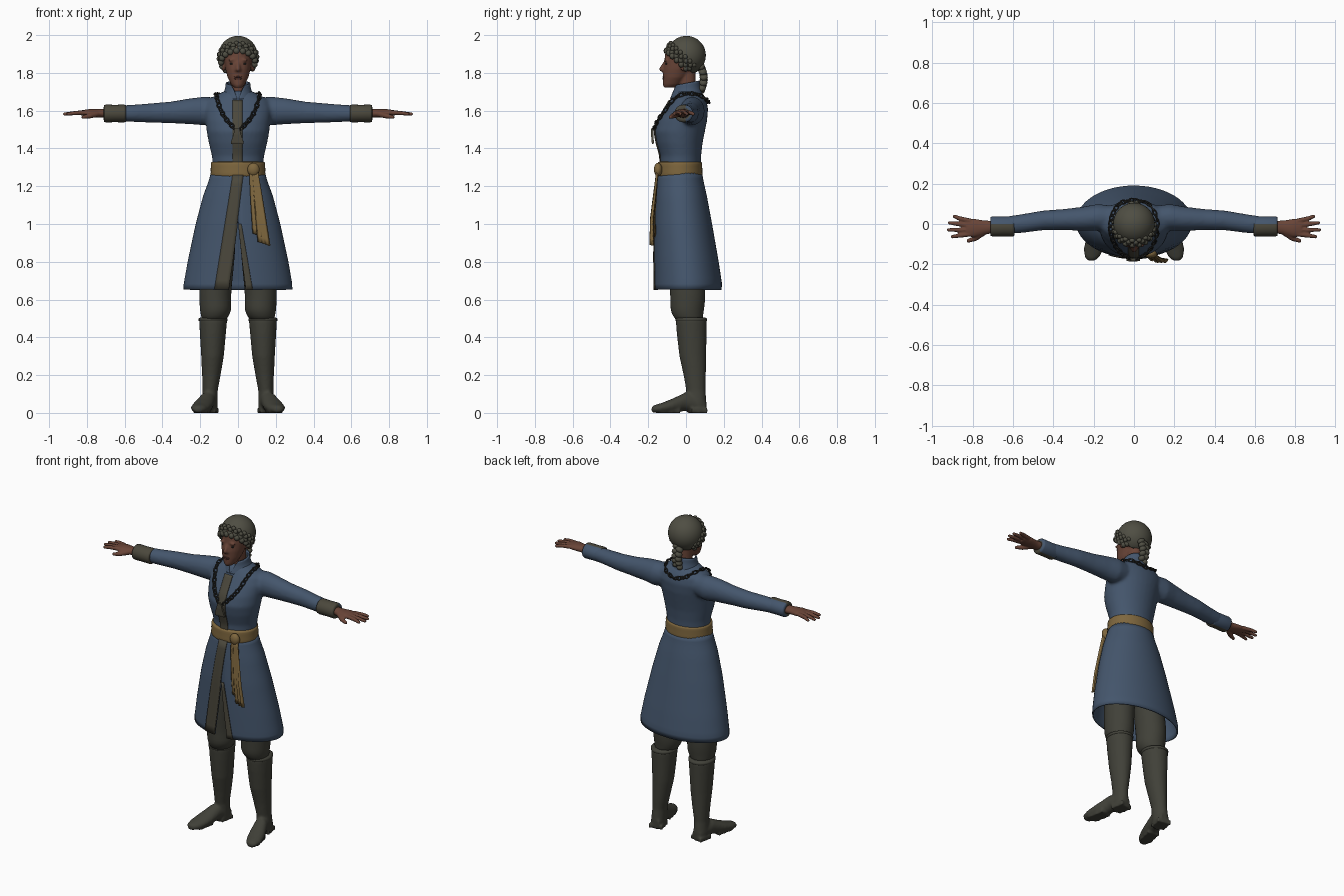
import bpy, bmesh, math
from math import sin, cos, asin, pi, sqrt
from mathutils import Vector, Matrix
from mathutils.bvhtree import BVHTree

if "Cube" in bpy.data.objects:
    bpy.data.objects.remove(bpy.data.objects["Cube"])


def material(name, *rgb):
    m = bpy.data.materials.new(name)
    m.use_nodes = True
    m.diffuse_color = (*rgb, 1)
    bsdf = m.node_tree.nodes["Principled BSDF"]
    bsdf.inputs["Base Color"].default_value = (*rgb, 1)
    bsdf.inputs["Roughness"].default_value = 0.8
    return m


BLUE = material("coat blue", .058, .092, .15)
OLIVE = material("leather olive", .052, .052, .04)
TRIM = material("trim olive", .07, .064, .045)
GOLD = material("sash gold", .21, .135, .048)
SKIN = material("skin brown", .14, .058, .038)
LIPS = material("lip brown", .10, .036, .027)
HAIR = material("hair grey", .078, .076, .056)
DARK = material("chain dark", .022, .022, .02)


def finish(name, bm, mats, subsurf=0, remesh=0, relax=3, solid=0, mirror=False, rule=None, smooth=True):
    bmesh.ops.recalc_face_normals(bm, faces=bm.faces)
    mats = mats if isinstance(mats, list) else [mats]
    for f in bm.faces:
        f.smooth = smooth
        if rule:
            f.material_index = rule(f.calc_center_median())
    me = bpy.data.meshes.new(name)
    bm.to_mesh(me)
    bm.free()
    ob = bpy.data.objects.new(name, me)
    bpy.context.collection.objects.link(ob)
    for m in mats:
        me.materials.append(m)
    if solid:
        mod = ob.modifiers.new("thickness", "SOLIDIFY")
        mod.thickness, mod.offset = solid, 0
    if subsurf:
        mod = ob.modifiers.new("round", "SUBSURF")
        mod.levels = mod.render_levels = subsurf
    if remesh:
        mod = ob.modifiers.new("blend", "REMESH")
        mod.mode, mod.voxel_size, mod.use_smooth_shade = "VOXEL", remesh, True
        mod = ob.modifiers.new("relax", "SMOOTH")
        mod.factor, mod.iterations = 0.5, relax
    if mirror:
        ob.modifiers.new("mirror", "MIRROR")
    return ob


def loft(bm, rings, axis="z", n=24, side=1):
    """Closed skin over ellipses (cx, cy, cz, a, b) across the given axis."""
    rows = []
    for cx, cy, cz, a, b in rings:
        row = []
        for i in range(n):
            u, v = a * cos(2 * pi * i / n), b * sin(2 * pi * i / n)
            off = {"z": (u, v, 0), "x": (0, u, v), "y": (u, 0, v)}[axis]
            row.append(bm.verts.new((side * (cx + off[0]), cy + off[1], cz + off[2])))
        rows.append(row)
    for p, q in zip(rows, rows[1:]):
        for i in range(n):
            bm.faces.new((p[i], p[(i + 1) % n], q[(i + 1) % n], q[i]))
    bm.faces.new(rows[0])
    bm.faces.new(rows[-1])


def grid(bm, rows):
    rows = [[bm.verts.new(p) for p in r] for r in rows]
    for p, q in zip(rows, rows[1:]):
        for i in range(len(p) - 1):
            bm.faces.new((p[i], p[i + 1], q[i + 1], q[i]))


def ball(bm, loc, size, rot=Matrix(), seg=16):
    mat = Matrix.Translation(loc) @ rot.to_4x4() @ Matrix.Diagonal((*size, 1))
    bmesh.ops.create_uvsphere(bm, u_segments=seg, v_segments=seg // 2 + 2, radius=1, matrix=mat)


def tube(bm, a, b, r1, r2):
    a, b = Vector(a), Vector(b)
    rot = (b - a).to_track_quat("Z", "Y").to_matrix().to_4x4()
    bmesh.ops.create_cone(bm, cap_ends=True, segments=12, radius1=r1, radius2=r2, depth=(b - a).length,
                          matrix=Matrix.Translation((a + b) / 2) @ rot)
    ball(bm, b, (r2,) * 3, seg=12)


def lerp_table(table, z):
    """Row of a descending height table, interpolated at z."""
    for p, q in zip(table, table[1:]):
        if z >= q[0]:
            t = (p[0] - z) / (p[0] - q[0])
            return [a + (b - a) * t for a, b in zip(p, q)]
    return table[-1]


# Coat bodice with sleeves, blended into one skin
TORSO = [(1.22, .138, -.14, .085), (1.29, .133, -.135, .078), (1.36, .138, -.135, .08), (1.43, .155, -.155, .088),
         (1.49, .166, -.165, .1), (1.55, .172, -.148, .112), (1.61, .18, -.112, .117), (1.655, .165, -.085, .108),
         (1.69, .1, -.068, .085), (1.705, .07, -.055, .06)]
SLEEVE = [(.1, .03, 1.603, .06, .066), (.18, .033, 1.598, .066, .076), (.25, .026, 1.597, .06, .069),
          (.35, .022, 1.591, .052, .058), (.45, .018, 1.588, .049, .052), (.55, .003, 1.586, .047, .046),
          (.68, -.012, 1.585, .042, .04)]
bm = bmesh.new()
loft(bm, [(0, (f + b) / 2, z, rx, (b - f) / 2) for z, rx, f, b in TORSO], n=32)
for s in (1, -1):
    loft(bm, SLEEVE, "x", side=s)
bodice = finish("coat_bodice", bm, BLUE, remesh=.01, relax=5)
bpy.context.view_layer.update()
body = BVHTree.FromObject(bodice, bpy.context.evaluated_depsgraph_get())

# Cuffs, leather at the front and cloth at the back
bm = bmesh.new()
loft(bm, [(x, -.012, 1.585, .05 - d, .047 - d) for x, d in
          ((.592, .012), (.594, .002), (.605, 0), (.65, .001), (.7, 0), (.71, .003), (.711, .016))], "x")
finish("cuffs", bm, [TRIM, BLUE], mirror=True, rule=lambda c: int(c.y > 0))

# Hands
bm = bmesh.new()
loft(bm, [(.68, -.013, 1.585, .029, .025), (.74, -.018, 1.586, .035, .022), (.79, -.02, 1.588, .046, .02),
          (.83, -.02, 1.588, .042, .014)], "x")
for y0, x1, y1 in ((.015, .89, .038), (-.008, .914, .006), (-.03, .918, -.029), (-.05, .9, -.063)):
    tube(bm, (.81, y0, 1.589), (.86, (y0 + y1) / 2, 1.588), .0125, .0115)
    tube(bm, (.86, (y0 + y1) / 2, 1.588), (x1, y1, 1.582), .0115, .009)
tube(bm, (.745, -.04, 1.583), (.785, -.071, 1.572), .017, .0135)
tube(bm, (.785, -.071, 1.572), (.82, -.083, 1.566), .0135, .01)
finish("hands", bm, SKIN, remesh=.005, relax=2, mirror=True)

# Skirt, open at the front
SKIRT = [(1.27, .14, -.03, .112, 0, 0), (1.23, .15, -.03, .118, 0, 0), (1.15, .18, -.025, .131, 0, 0),
         (1, .22, -.015, .149, -.001, .001), (.8, .263, .002, .167, -.027, .022),
         (.68, .284, .011, .176, -.045, .038), (.652, .284, .01, .174, -.048, .04)]


def open_shell(bm, table, steps, n=48):
    rows = []
    for k in range(steps + 1):
        z = table[0][0] + (table[-1][0] - table[0][0]) * k / steps
        z, rx, cy, ry, xl, xr = lerp_table(table, z)
        a0, a1 = asin(xr / rx), 2 * pi + asin(xl / rx)
        angles = [a0 + (a1 - a0) * i / n for i in range(n + 1)]
        rows.append([(rx * sin(a), cy - ry * cos(a), z) for a in angles])
    grid(bm, rows)


bm = bmesh.new()
open_shell(bm, SKIRT, 20)
finish("coat_skirt", bm, BLUE, solid=.008)

# Trim down both skirt edges
for name, top, outer, inner in (("left", 1.0, (.018, .078), (0, .04)), ("right", 1.26, (-.028, -.125), (.028, -.048))):
    bm = bmesh.new()
    rows = []
    for k in range(13):
        t = k / 12
        z, rx, cy, ry, xl, xr = lerp_table(SKIRT, top + (.651 - top) * t)
        xs = [o[0] + (o[1] - o[0]) * t for o in (outer, inner)]
        if name == "left":
            xs[1] = xr
        elif z < 1.0:
            xs[1] = xl
        pts = [xs[0] + (xs[1] - xs[0]) * j / 4 for j in range(5)]
        rows.append([(x, cy - ry * sqrt(1 - (x / rx) ** 2) - .006, z) for x in pts])
    grid(bm, rows)
    finish(name + "_skirt_trim", bm, TRIM, solid=.006)

# Trim down the chest
bm = bmesh.new()
rows = []
for k in range(25):
    z = 1.655 - .36 * k / 24
    row = []
    for j in range(5):
        x = -.03 + .054 * j / 4
        hit = body.ray_cast(Vector((x, -1, z)), Vector((0, 1, 0)))[0]
        row.append((x, hit.y - .004, z))
    rows.append(row)
grid(bm, rows)
finish("chest_trim", bm, TRIM, solid=.006)

# Standing collar
bm = bmesh.new()
open_shell(bm, [(1.745, .06, .003, .064, -.036, .036), (1.715, .064, .003, .068, -.02, .02),
                (1.66, .085, .005, .085, -.003, .003)], 8)
for v in bm.verts:
    v.co.z += v.co.y * .2 * (v.co.z - 1.66) / .085
finish("collar", bm, BLUE, solid=.009)

# Sash, knot and hanging tails
bm = bmesh.new()
loft(bm, [(0, -.032, z, .142 + d, .116 + d) for z, d in
          ((1.247, -.012), (1.25, 0), (1.262, .004), (1.275, .002), (1.29, .003), (1.305, .001), (1.318, .002),
           (1.327, -.001), (1.33, -.012))], n=40)
finish("sash", bm, GOLD)
bm = bmesh.new()
ball(bm, (.082, -.148, 1.288), (.032, .022, .036))
finish("sash_knot", bm, GOLD)
for name, x0, x1, y1, z1, w in (("long", .09, .138, -.18, .905, .058), ("short", .075, .107, -.172, .95, .05)):
    bm = bmesh.new()
    rows = []
    for k in range(13):
        t = k / 12
        cx, y, wide = x0 + (x1 - x0) * t, -.152 + (y1 + .152) * min(1, t * 1.5), .03 + (w - .03) * t
        rows.append([(cx + wide * (j / 6 - .5), y + .007 * (-1) ** j * t, 1.28 + (z1 - 1.28) * t - .02 * t * j / 6)
                     for j in range(7)])
    grid(bm, rows)
    finish(name + "_sash_tail", bm, GOLD, solid=.012)

# Breeches and boots
bm = bmesh.new()
loft(bm, [(.08, 0, 1.03, .07, .085), (.1, 0, .85, .088, .095), (.122, .008, .66, .087, .095),
          (.12, .01, .59, .084, .092), (.118, .006, .545, .085, .09), (.122, .01, .515, .074, .08),
          (.13, .02, .48, .062, .07)])
finish("breeches", bm, OLIVE, subsurf=1, mirror=True)
bm = bmesh.new()
loft(bm, [(.132, .028, .5, .073, .08), (.132, .028, .485, .074, .082), (.133, .03, .42, .069, .079),
          (.135, .036, .3, .06, .071), (.141, .046, .2, .049, .059), (.147, .052, .12, .04, .051),
          (.15, .057, .05, .043, .052), (.15, .058, 0, .04, .05)])
loft(bm, [(.147, .105, .035, .03, .034), (.15, .06, .05, .042, .05), (.164, 0, .06, .043, .05),
          (.185, -.07, .039, .052, .037), (.2, -.125, .027, .05, .027), (.208, -.165, .021, .036, .021),
          (.211, -.182, .018, .016, .015)], "y")
for cx, cy, wx, wy in ((.151, .065, .085, .085), (.19, -.09, .075, .11)):
    bmesh.ops.create_cube(bm, matrix=Matrix.Translation((cx, cy, .012)) @ Matrix.Rotation(.2, 4, "Z")
                          @ Matrix.Diagonal((wx, wy, .024, 1)))
finish("boots", bm, OLIVE, remesh=.008, relax=3, mirror=True)
bm = bmesh.new()
loft(bm, [(.132, .028, z, .073 + d, .08 + d) for z, d in ((.483, -.004), (.487, .003), (.5, .004), (.506, -.01))])
finish("boot_tops", bm, OLIVE, mirror=True)

# Head, blended from skull, jaw, neck, nose and ears
bm = bmesh.new()
loft(bm, [(0, -.088, 1.722, .02, .028), (0, -.075, 1.738, .036, .047), (0, -.058, 1.775, .055, .064),
          (0, -.042, 1.82, .067, .08), (0, -.033, 1.87, .073, .081), (0, -.025, 1.92, .07, .083), (0, -.02, 1.95, .05, .06)])
ball(bm, (0, .005, 1.885), (.086, .09, .09))
loft(bm, [(0, .015, 1.66, .048, .05), (0, .008, 1.72, .041, .043), (0, 0, 1.8, .043, .05)])
tube(bm, (0, -.106, 1.862), (0, -.129, 1.82), .009, .013)
ball(bm, (0, -.12, 1.815), (.02, .013, .011))
ball(bm, (0, -.108, 1.738), (.018, .014, .015))
for s in (1, -1):
    ball(bm, (s * .078, -.012, 1.835), (.01, .018, .028))
    ball(bm, (s * .03, -.107, 1.868), (.024, .008, .008))
finish("head", bm, SKIN, remesh=.006, relax=2)
bm = bmesh.new()
ball(bm, (0, -.118, 1.778), (.023, .007, .005))
ball(bm, (0, -.117, 1.769), (.02, .007, .006))
finish("lips", bm, LIPS)
bm = bmesh.new()
for s in (1, -1):
    ball(bm, (s * .031, -.1035, 1.848), (.014, .007, .005))
finish("eyes", bm, DARK)

# Hair cap, trimmed along the hairline
bm = bmesh.new()
ball(bm, (0, .002, 1.893), (.1, .1, .1), seg=40)
normal = Vector((0, 1, 1.1)).normalized()
rim = Vector((0, -.033, 1.862))
bmesh.ops.bisect_plane(bm, geom=bm.verts[:] + bm.edges[:] + bm.faces[:], plane_co=rim, plane_no=normal, clear_inner=True)
finish("hair_cap", bm, HAIR, solid=.006)

# Crown braids and nape braid
bm = bmesh.new()
forward = normal.cross(Vector((1, 0, 0)))
forward *= -1 if forward.z < 0 else 1
for shift, radius, count, size in ((0, .09, 26, .017), (.03, .1, 28, .014)):
    for i in range(count):
        t = -.75 + (pi + 1.5) * i / (count - 1)
        p = rim + normal * (shift + .007 * (-1) ** i) + Vector((cos(t), 0, 0)) * radius + forward * sin(t) * radius
        ball(bm, p, (size, size * .85, size), seg=10)
for i in range(10):
    p = (.012 * (-1) ** i, .078 + .016 * sin(i * .35), 1.835 - .0145 * i)
    ball(bm, p, (.026 - .0008 * i, .022, .017), Matrix.Rotation(.5 * (-1) ** i, 3, "Y"), seg=12)
finish("braids", bm, HAIR)

# Chain of links lying on the coat
guide = [Vector(p) for p in ((0, .13, 1.645), (.07, .11, 1.665), (.113, .035, 1.69), (.112, -.05, 1.67),
                             (.098, -.13, 1.61), (.06, -.17, 1.55), (.015, -.19, 1.505))]
bm = bmesh.new()
links = 19
for s in (1, -1):
    pts = []
    for i in range(links + 1):
        f = i / links * (len(guide) - 1)
        k = min(int(f), len(guide) - 2)
        p = guide[k].lerp(guide[k + 1], f - k)
        hit, nrm, _, _ = body.find_nearest(Vector((p.x * s, p.y, p.z)))
        pts.append((hit + nrm * .009, nrm))
    for i, ((p, nrm), (q, _)) in enumerate(zip(pts, pts[1:])):
        along = (q - p).normalized()
        flat = nrm if i % 2 else nrm.cross(along) * .8 + nrm * .6
        across = flat.cross(along).normalized()
        up = along.cross(across)
        rows = []
        for a in range(13):
            w = 2 * pi * a / 12
            out = along * cos(w) * (q - p).length * .68 + across * sin(w) * .0095
            rim_dir = out.normalized()
            rows.append([(p + q) / 2 + out + (rim_dir * cos(b * pi / 3) + up * sin(b * pi / 3)) * .0042 for b in range(7)])
        grid(bm, rows)
bmesh.ops.remove_doubles(bm, verts=bm.verts, dist=.0001)
finish("neck_chain", bm, DARK)

# Pendant plate
bm = bmesh.new()
rows = [[(x, y, z) for x in (-w - .004, w - .004)] for z, w, y in
        ((1.505, .012, -.178), (1.475, .02, -.179), (1.435, .033, -.176), (1.425, .033, -.174))]
grid(bm, rows)
finish("pendant", bm, TRIM, solid=.012, smooth=False)
